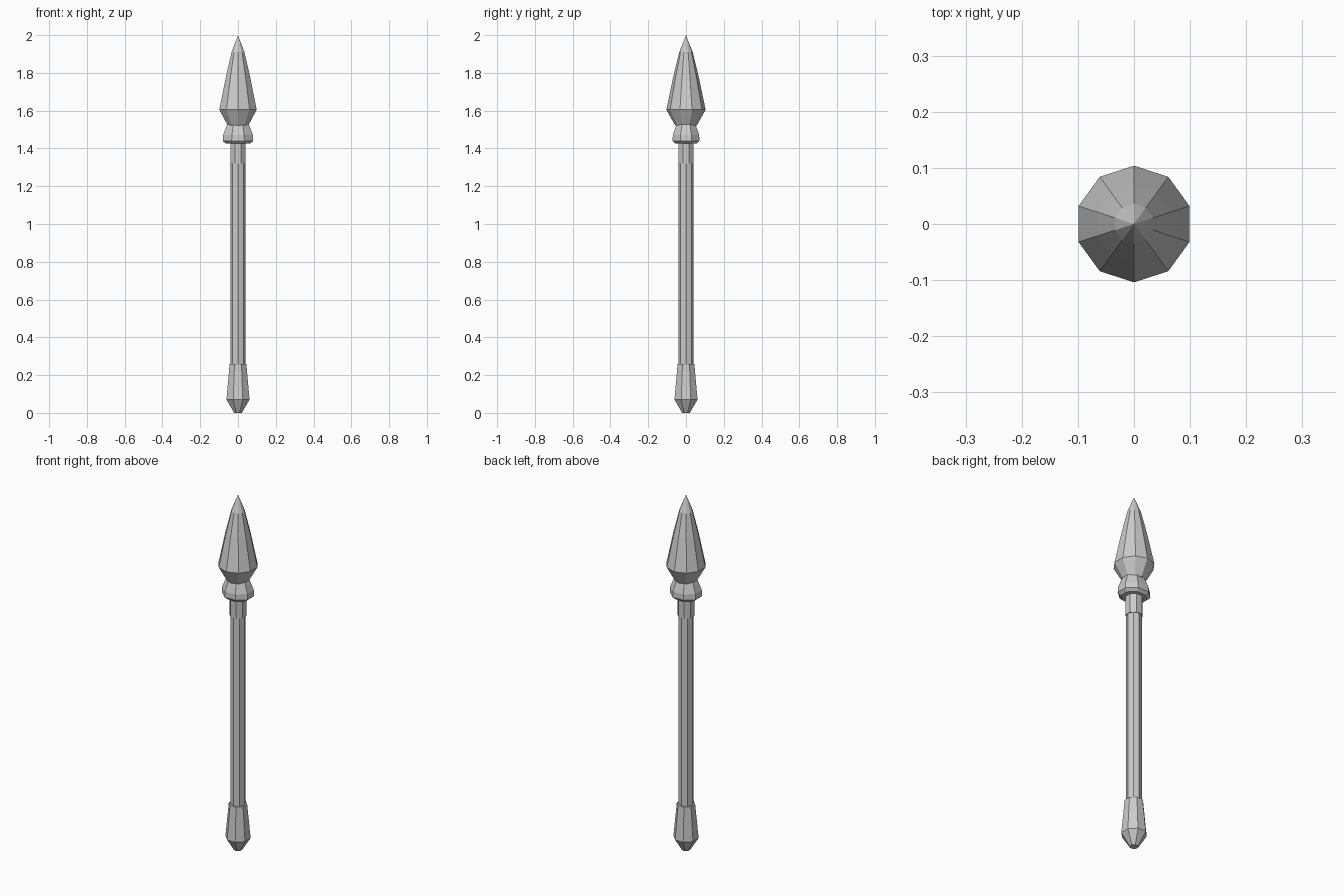
import bpy, bmesh
from math import sin, cos, pi

if "Cube" in bpy.data.objects:
    bpy.data.objects.remove(bpy.data.objects["Cube"])


def lathe(name, profile, sides, offset=0.0, sx=1.0, sy=1.0):
    """Flat-faced turned part; profile is a list of (radius, z)."""
    bm = bmesh.new()
    rings = []
    for r, z in profile:
        if r == 0:
            rings.append([bm.verts.new((0, 0, z))])
        else:
            rings.append([bm.verts.new((r * sx * cos(offset + 2 * pi * i / sides),
                                        r * sy * sin(offset + 2 * pi * i / sides), z))
                          for i in range(sides)])
    for a, b in zip(rings, rings[1:]):
        for i in range(sides):
            j = (i + 1) % sides
            if len(b) == 1:
                bm.faces.new((a[i], a[j], b[0]))
            else:
                bm.faces.new((a[i], a[j], b[j], b[i]))
    for ring in (rings[0], rings[-1]):
        if len(ring) > 1:
            bm.faces.new(ring)
    bmesh.ops.recalc_face_normals(bm, faces=bm.faces)
    mesh = bpy.data.meshes.new(name)
    bm.to_mesh(mesh)
    bm.free()
    obj = bpy.data.objects.new(name, mesh)
    bpy.context.collection.objects.link(obj)
    return obj


# Weighted butt at the foot of the shaft
lathe("butt_cap", [(0.022, 0), (0.066, 0.07), (0.048, 0.26)], 8, pi / 8)

# Long octagonal shaft
lathe("shaft", [(0.040, 0.25), (0.040, 1.33)], 8)

# Socket sleeve under the collar
lathe("socket", [(0.044, 1.32), (0.044, 1.44)], 8, pi / 8)

# Flared collar ring
lathe("collar", [(0.066, 1.425), (0.083, 1.44), (0.081, 1.472), (0.058, 1.53)],
      8, pi / 8, 1.05, 0.93)

# Pointed ten-sided head
lathe("spear_head", [(0.058, 1.522), (0.105, 1.605), (0.068, 1.78),
                     (0.036, 1.91), (0, 2.0)], 10, pi / 10, 0.99, 0.99)
